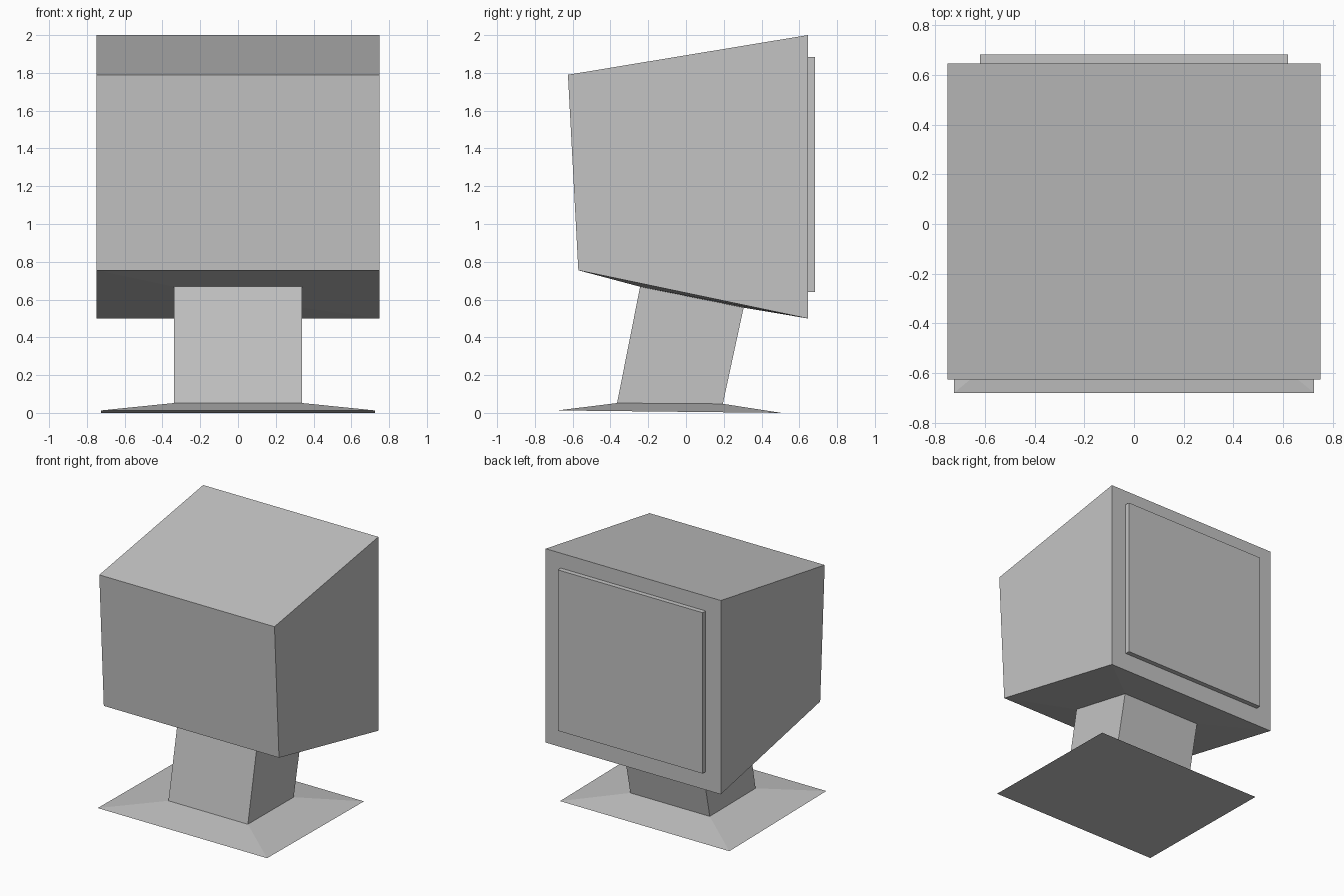
import bpy
import bmesh

cube = bpy.data.objects.get("Cube")
if cube:
    bpy.data.objects.remove(cube, do_unlink=True)

grey = bpy.data.materials.new("plain grey")
grey.use_nodes = True
colour = (0.55, 0.55, 0.55, 1)
grey.diffuse_color = colour
grey.node_tree.nodes["Principled BSDF"].inputs["Base Color"].default_value = colour


def loft(name, rings):
    """Closed solid through rectangular rings: half width, front (y, z), back (y, z)."""
    bm = bmesh.new()
    loops = []
    for w, (fy, fz), (by, bz) in rings:
        corners = [(-w, fy, fz), (w, fy, fz), (w, by, bz), (-w, by, bz)]
        loops.append([bm.verts.new(c) for c in corners])
    for low, high in zip(loops, loops[1:]):
        for i in range(4):
            j = (i + 1) % 4
            bm.faces.new((low[i], low[j], high[j], high[i]))
    bm.faces.new(loops[0][::-1])
    bm.faces.new(loops[-1])
    bmesh.ops.recalc_face_normals(bm, faces=bm.faces)
    mesh = bpy.data.meshes.new(name)
    bm.to_mesh(mesh)
    bm.free()
    mesh.materials.append(grey)
    obj = bpy.data.objects.new(name, mesh)
    bpy.context.collection.objects.link(obj)
    return obj


# Flared foot, leaning neck and tapered head in one continuous shell
loft("housing_and_stand", [
    (0.725, (-0.68, 0.013), (0.505, 0.0)),
    (0.34, (-0.365, 0.052), (0.195, 0.048)),
    (0.34, (-0.243, 0.668), (0.305, 0.557)),
    (0.75, (-0.57, 0.755), (0.645, 0.5)),
    (0.75, (-0.625, 1.79), (0.645, 2.0)),
])

# Raised panel on the back of the head
loft("back_panel", [
    (0.62, (0.635, 0.64), (0.682, 0.64)),
    (0.62, (0.635, 1.885), (0.682, 1.885)),
])
